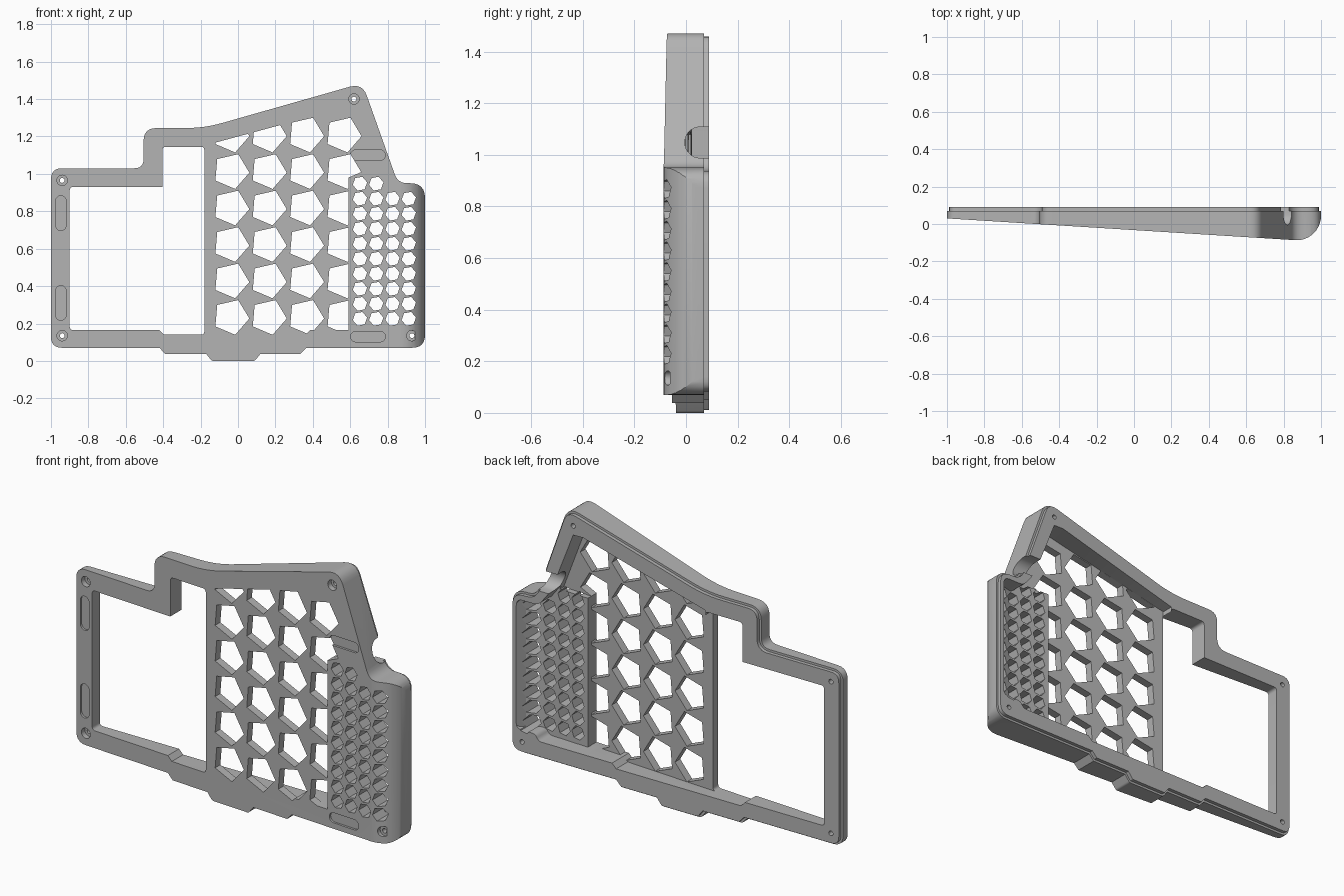
import bpy, bmesh, math
from mathutils import Vector

cube = bpy.data.objects.get("Cube")
if cube:
    bpy.data.objects.remove(cube, do_unlink=True)

grey = bpy.data.materials.new("mid_grey")
grey.use_nodes = True
grey.diffuse_color = (0.45, 0.45, 0.45, 1)
grey.node_tree.nodes["Principled BSDF"].inputs["Base Color"].default_value = (0.45, 0.45, 0.45, 1)

AXES = {"x": lambda a, b, t: (t, a, b),
        "y": lambda a, b, t: (a, t, b),
        "z": lambda a, b, t: (a, b, t)}


def front(x):
    """Sloping front plane."""
    return 0.03 - 0.0625 * (x + 1)


def above(d):
    return lambda x: front(x) + d


def prisms(name, shapes, lo, hi, axis="y"):
    """One object of extruded polygons; lo and hi are depths or functions of the first coordinate."""
    bm = bmesh.new()
    place = AXES[axis]
    depth = lambda v, a: v(a) if callable(v) else v
    for pts in shapes:
        near = [bm.verts.new(place(a, b, depth(lo, a))) for a, b in pts]
        far = [bm.verts.new(place(a, b, depth(hi, a))) for a, b in pts]
        bm.faces.new(near)
        bm.faces.new(far[::-1])
        n = len(pts)
        for i in range(n):
            j = (i + 1) % n
            bm.faces.new((near[j], near[i], far[i], far[j]))
    bmesh.ops.recalc_face_normals(bm, faces=bm.faces)
    mesh = bpy.data.meshes.new(name)
    bm.to_mesh(mesh)
    bm.free()
    mesh.materials.append(grey)
    obj = bpy.data.objects.new(name, mesh)
    bpy.context.collection.objects.link(obj)
    return obj


def boolean(obj, other, op="DIFFERENCE"):
    """Apply a boolean and discard the second object."""
    mod = obj.modifiers.new("bool", "BOOLEAN")
    mod.operation, mod.solver, mod.object = op, "EXACT", other
    bpy.context.view_layer.objects.active = obj
    bpy.ops.object.modifier_apply(modifier=mod.name)
    bpy.data.objects.remove(other, do_unlink=True)


def rounded(corners, steps=6):
    """Round each (a, b, radius) corner of a polygon."""
    out = []
    for i, (a, b, r) in enumerate(corners):
        p = Vector((a, b))
        if not r:
            out.append(p)
            continue
        before = Vector(corners[i - 1][:2]) - p
        after = Vector(corners[(i + 1) % len(corners)][:2]) - p
        s, e = p + before.normalized() * r, p + after.normalized() * r
        for k in range(steps + 1):
            t = k / steps
            out.append(s * (1 - t) ** 2 + p * 2 * t * (1 - t) + e * t * t)
    return out


def inset(pts, d):
    """Move a counter-clockwise polygon inwards."""
    out = []
    for i, p in enumerate(pts):
        u = (p - pts[i - 1]).normalized()
        v = (pts[(i + 1) % len(pts)] - p).normalized()
        n = Vector((-u.y - v.y, u.x + v.x)).normalized()
        out.append(p + n * d / max(0.5, n.dot(Vector((-u.y, u.x)))))
    return out


def ngon(a, b, r, n, turn=0):
    return [(a + r * math.cos(math.radians(turn) + math.tau * i / n),
             b + r * math.sin(math.radians(turn) + math.tau * i / n)) for i in range(n)]


def slot(a, b, half_a, half_b):
    """Capsule outline."""
    r = min(half_a, half_b)
    pts = []
    for i in range(24):
        t = math.tau * (i + 0.5) / 24
        c, s = math.cos(t), math.sin(t)
        pts.append((a + r * c + math.copysign(half_a - r, c), b + r * s + math.copysign(half_b - r, s)))
    return pts


# Outer shell with its stepped lower edge, sloping top and rounded right side
outline = rounded([
    (-1, 0.07, 0.06), (-0.42, 0.07, 0), (-0.39, 0.038, 0), (-0.17, 0.038, 0), (-0.14, 0, 0.01),
    (0.09, 0, 0.01), (0.12, 0.038, 0), (0.335, 0.038, 0), (0.365, 0.07, 0), (1, 0.07, 0.07),
    (1, 0.95, 0.08), (0.855, 0.95, 0.05), (0.665, 1.485, 0.07), (-0.18, 1.245, 0.1),
    (-0.505, 1.245, 0.07), (-0.505, 1.03, 0.05), (-1, 1.03, 0.06)])
case = prisms("keyboard_case", [outline], -0.3, 0.07)
profile = [(-1.1, front(-1.1)), (0.87, front(0.87))]
for i in range(1, 11):
    t = math.pi / 2 * i / 10
    profile.append((0.87 + 0.13 * math.sin(t), 0.045 - (0.045 - front(0.87)) * math.cos(t)))
profile += [(1.0, 0.2), (-1.1, 0.2)]
boolean(case, prisms("wedge", [profile], -0.2, 1.7, "z"), "INTERSECT")

# Raised lip around the back
boolean(case, prisms("lip", [inset(outline, 0.012)], 0.05, 0.09), "UNION")

# Open window on the right-hand side
window = rounded([
    (-0.9, 0.165, 0.02), (-0.42, 0.165, 0), (-0.395, 0.14, 0), (-0.18, 0.14, 0.02),
    (-0.18, 1.145, 0.02), (-0.405, 1.145, 0.02), (-0.405, 0.93, 0), (-0.9, 0.93, 0.02)])
boolean(case, prisms("window", [window], -0.3, 0.3))

# Main hollow behind the pentagon grille
hollow = [(-0.23, 0.14), (0.36, 0.14), (0.385, 0.165), (0.59, 0.165), (0.59, 0.98),
          (0.765, 0.98), (0.62, 1.35), (0.56, 1.351), (-0.18, 1.152), (-0.18, 1.125), (-0.23, 1.125)]
boolean(case, prisms("hollow", [hollow], above(0.045), 0.3))

# Shallower hollow behind the hexagon grille, following the rounded side
bay = prisms("bay", [rounded([(0.57, 0.165, 0), (0.83, 0.165, 0.02), (0.85, 0.2, 0.02), (0.965, 0.2, 0.03),
                              (0.965, 0.91, 0.04), (0.83, 0.91, 0.03), (0.76, 1.0, 0), (0.57, 1.0, 0)])], -0.3, 0.3)
bay_profile = [(0.5, 0.01), (0.84, -0.005), (0.9, 0.01), (0.94, 0.04), (0.965, 0.09), (0.98, 0.2), (0.5, 0.2)]
boolean(bay, prisms("bay_shape", [bay_profile], 0, 1.7, "z"), "INTERSECT")
boolean(case, bay)

# Pentagon grille, clipped to the hollow
pentagons = prisms("pentagons", [ngon(-0.037 + 0.2 * c, 0.235 + 0.195 * r, 0.098, 5, -5)
                                 for c in range(4) for r in range(6)], -0.25, 0.25)
clip = [(-0.17, 0.14), (0.36, 0.14), (0.385, 0.165), (0.59, 0.165), (0.59, 0.98),
        (0.66, 1.01), (0.66, 1.35), (0.56, 1.351), (-0.17, 1.154)]
boolean(pentagons, prisms("clip", [clip], -0.4, 0.4), "INTERSECT")
boolean(case, pentagons)

# Hexagon grille
boolean(case, prisms("hexagons", [ngon(0.652 + 0.087 * c, 0.225 + 0.0803 * r, 0.039, 6, 10)
                                  for c in range(4) for r in range(10 if c < 2 else 9)], -0.25, 0.25))

# Screw holes with wide heads
screws = [(-0.94, 0.965), (-0.94, 0.135), (0.62, 1.4), (0.93, 0.135)]
boolean(case, prisms("screw_heads", [ngon(x, z, 0.028, 20) for x, z in screws], -0.3, above(0.03)))
boolean(case, prisms("screw_holes", [ngon(x, z, 0.013, 16) for x, z in screws], -0.3, 0.3))

# Shallow recesses for the rubber feet
feet = [slot(-0.947, z, 0.028, 0.093) for z in (0.31, 0.79)]
feet += [slot(0.695, z, 0.093, 0.028) for z in (0.13, 1.1)]
boolean(case, prisms("feet", feet, -0.3, above(0.012)))

# Cable notch in the slanted side
boolean(case, prisms("cable_notch", [slot(0.155, 1.048, 0.16, 0.06)], 0.7, 1.1, "x"))

bpy.ops.object.select_all(action="DESELECT")
case.select_set(True)
bpy.context.view_layer.objects.active = case
bpy.ops.object.shade_smooth_by_angle(angle=math.radians(25))
